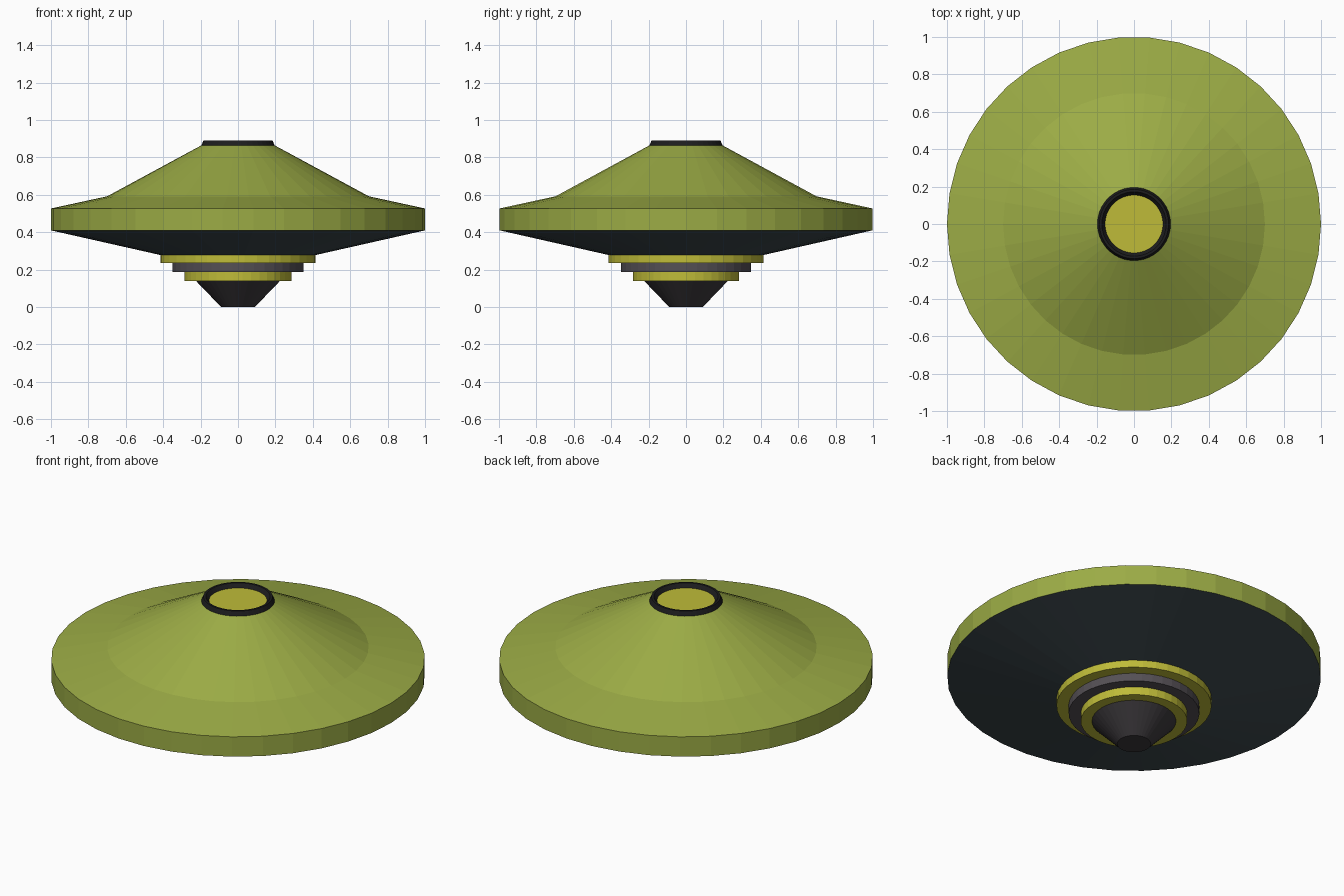
import bpy, bmesh
from math import cos, sin, tau

if "Cube" in bpy.data.objects:
    bpy.data.objects.remove(bpy.data.objects["Cube"])

SIDES = 38


def material(name, rgb):
    m = bpy.data.materials.new(name)
    m.diffuse_color = (*rgb, 1)
    m.use_nodes = True
    m.node_tree.nodes["Principled BSDF"].inputs["Base Color"].default_value = m.diffuse_color
    return m


def lathe(name, profile, mat, closed=False):
    """Revolve (radius, z) points about z; radius 0 becomes a pole."""
    bm = bmesh.new()
    rings = []
    for r, z in profile:
        if r == 0:
            rings.append([bm.verts.new((0, 0, z))] * SIDES)
        else:
            rings.append([bm.verts.new((r * cos(tau * i / SIDES), r * sin(tau * i / SIDES), z))
                          for i in range(SIDES)])
    pairs = list(zip(rings, rings[1:]))
    if closed:
        pairs.append((rings[-1], rings[0]))
    for a, b in pairs:
        for i in range(SIDES):
            j = (i + 1) % SIDES
            # dict keeps order and drops the repeated pole vertex
            bm.faces.new(list(dict.fromkeys((a[i], a[j], b[j], b[i]))))
    bmesh.ops.recalc_face_normals(bm, faces=bm.faces)
    mesh = bpy.data.meshes.new(name)
    bm.to_mesh(mesh)
    bm.free()
    mesh.materials.append(mat)
    ob = bpy.data.objects.new(name, mesh)
    bpy.context.collection.objects.link(ob)
    return ob


def disc(name, r, z0, z1, mat, r_top=None):
    return lathe(name, [(0, z0), (r, z0), (r_top or r, z1), (0, z1)], mat)


green = material("green", (0.33, 0.41, 0.06))
yellow = material("yellow", (0.52, 0.50, 0.04))
slate = material("slate", (0.05, 0.07, 0.08))
grey = material("dark_grey", (0.09, 0.08, 0.09))
charcoal = material("charcoal", (0.045, 0.04, 0.045))
black = material("black", (0.012, 0.012, 0.013))

# Upper body: rim, shoulder and cone
body = lathe("upper_body", [(1, 0.41), (1, 0.527), (0.70, 0.592), (0.195, 0.865)], green)

# Underside of the disc
belly = lathe("underside", [(1, 0.41), (0.41, 0.277), (0, 0.277)], slate)
for p in belly.data.polygons:  # open shell: face downwards
    if p.normal.z > 0:
        belly.data.flip_normals()
        break
if body.data.polygons[-1].normal.z < 0:
    body.data.flip_normals()

# Collar and recessed cap on top
lathe("top_collar", [(0.197, 0.862), (0.185, 0.89), (0.172, 0.89), (0.155, 0.868), (0.155, 0.855)],
      black, closed=True)
disc("top_cap", 0.16, 0.856, 0.868, yellow)

# Stepped layers beneath
disc("upper_layer", 0.415, 0.235, 0.278, yellow)
disc("middle_layer", 0.35, 0.188, 0.235, grey)
disc("lower_layer", 0.285, 0.14, 0.188, yellow)

# Tapered tip
disc("tip", 0.09, 0, 0.14, charcoal, r_top=0.225)
